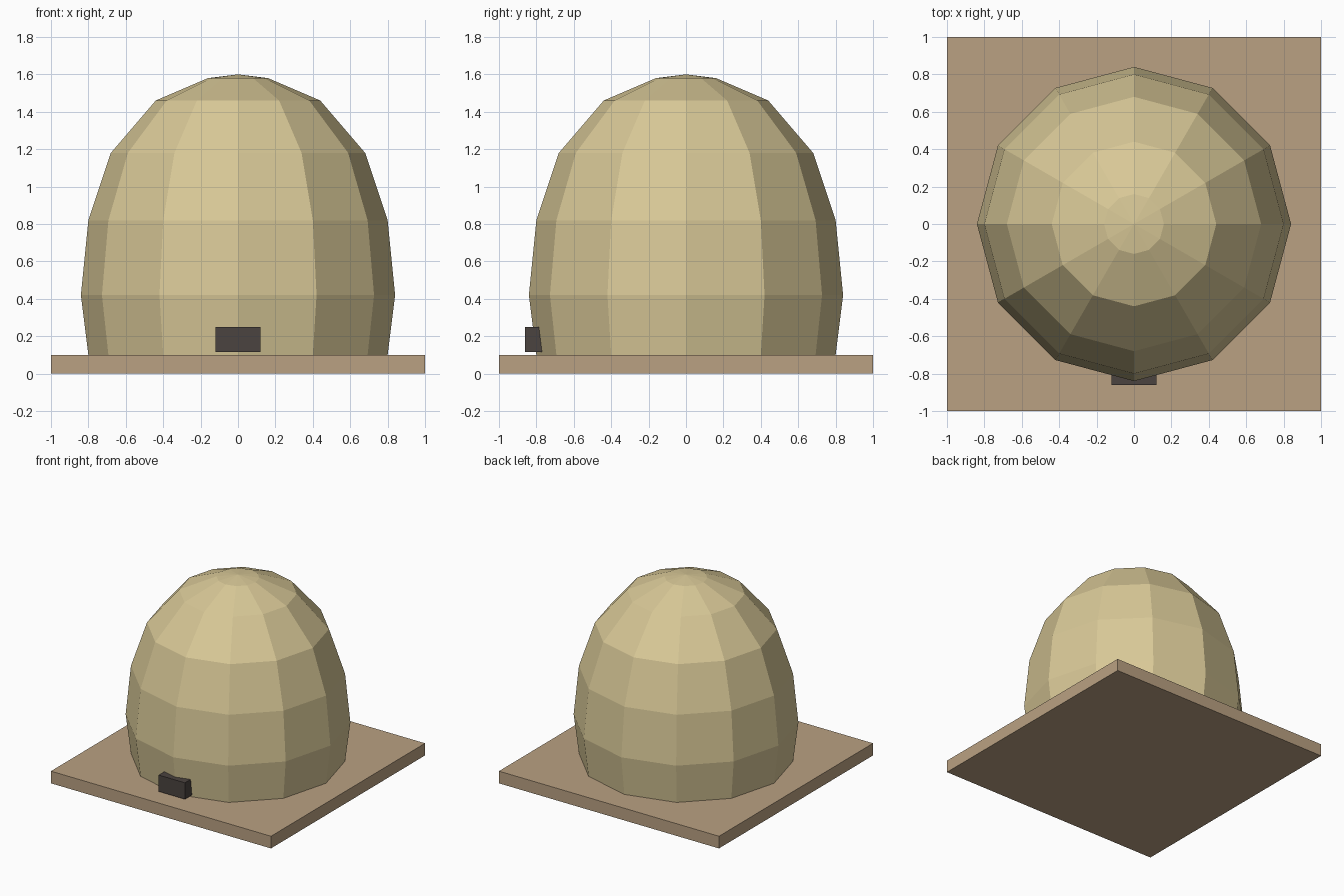
import bpy
import bmesh
from math import cos, sin, tau

default_cube = bpy.data.objects.get("Cube")
if default_cube:
    bpy.data.objects.remove(default_cube, do_unlink=True)


def make_material(name, rgb):
    mat = bpy.data.materials.new(name)
    mat.use_nodes = True
    color = (*rgb, 1)
    mat.diffuse_color = color
    bsdf = mat.node_tree.nodes["Principled BSDF"]
    bsdf.inputs["Base Color"].default_value = color
    bsdf.inputs["Roughness"].default_value = 0.9
    return mat


def add_object(name, bm, mat):
    bmesh.ops.recalc_face_normals(bm, faces=bm.faces)
    mesh = bpy.data.meshes.new(name)
    bm.to_mesh(mesh)
    bm.free()
    mesh.materials.append(mat)
    obj = bpy.data.objects.new(name, mesh)
    bpy.context.collection.objects.link(obj)
    return obj


def add_box(name, low, high, mat):
    bm = bmesh.new()
    bmesh.ops.create_cube(bm, size=1)
    for v in bm.verts:
        v.co = [a + (b - a) * (c + 0.5) for a, b, c in zip(low, high, v.co)]
    return add_object(name, bm, mat)


def add_lathe(name, profile, top, sides, mat):
    """Faceted solid of revolution with a closed bottom and a pointed top."""
    bm = bmesh.new()
    rings = [[bm.verts.new((r * cos(tau * i / sides), r * sin(tau * i / sides), z))
              for i in range(sides)] for r, z in profile]
    apex = bm.verts.new((0, 0, top))
    bm.faces.new(rings[0][::-1])
    for i in range(sides):
        j = (i + 1) % sides
        for lower, upper in zip(rings, rings[1:]):
            bm.faces.new((lower[i], lower[j], upper[j], upper[i]))
        bm.faces.new((rings[-1][i], rings[-1][j], apex))
    return add_object(name, bm, mat)


straw = make_material("straw", (0.69, 0.58, 0.31))
wood = make_material("wood", (0.49, 0.355, 0.223))
dark = make_material("dark opening", (0.069, 0.056, 0.05))

# Square stand
add_box("base_board", (-1, -1, 0), (1, 1, 0.1), wood)

# Domed body, twelve flat sides
dome_profile = [(0.8, 0.1), (0.84, 0.42), (0.8, 0.82),
                (0.68, 1.18), (0.44, 1.46), (0.16, 1.58)]
add_lathe("dome", dome_profile, 1.6, 12, straw)

# Entrance block at the foot of the front
add_box("entrance", (-0.12, -0.86, 0.115), (0.12, -0.74, 0.25), dark)
